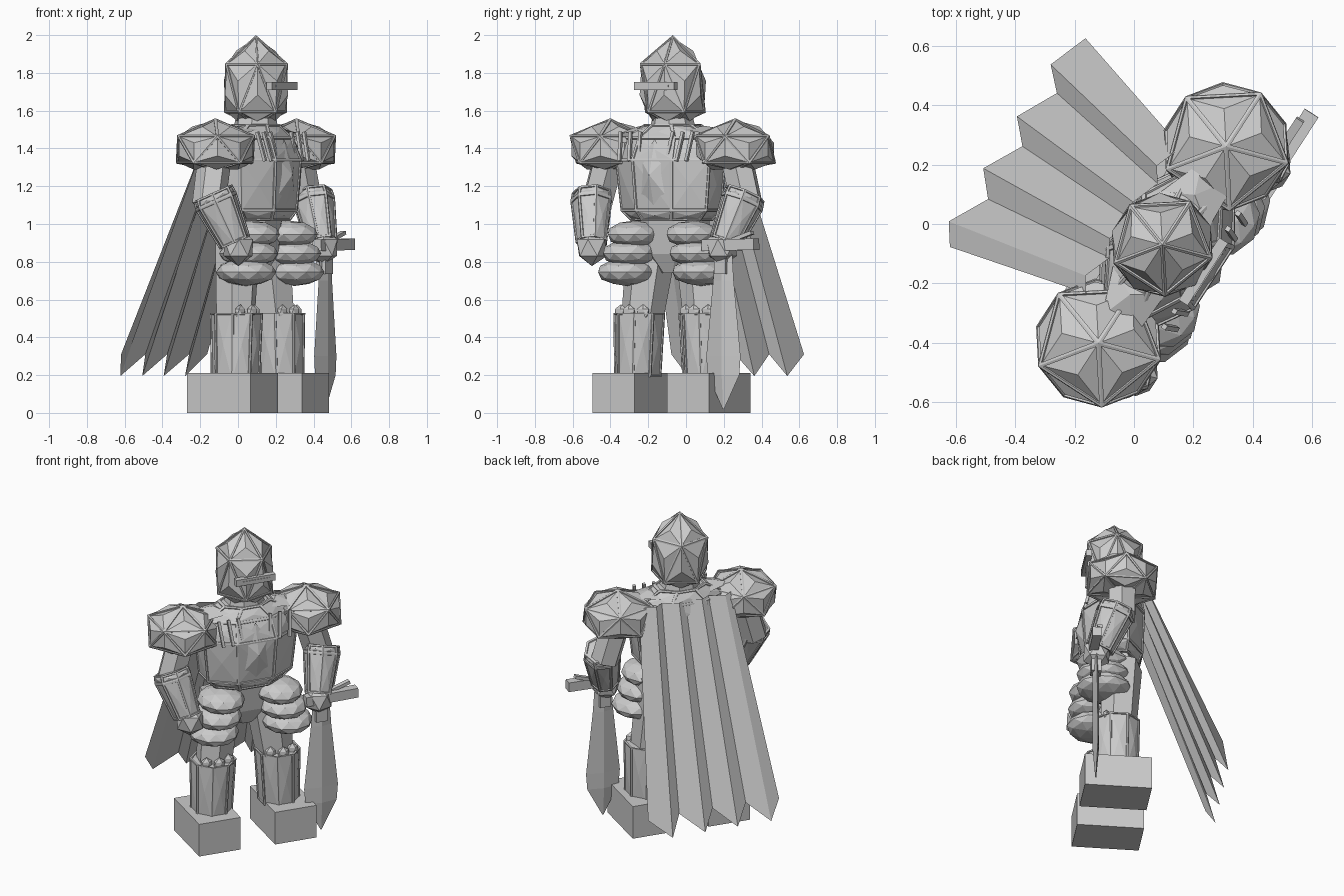
import bpy, bmesh, math
from mathutils import Vector, Matrix

if "Cube" in bpy.data.objects:
    bpy.data.objects.remove(bpy.data.objects["Cube"])

# the figure is built facing -y about its own axis, then turned into place
PLACE = Matrix.Translation((0.095, -0.07, 0)) @ Matrix.Rotation(math.radians(57), 4, 'Z')


def finish(name, bm, panel=0, bulge=0.0):
    """Optionally turn every face into a ribbed, raised panel, then make the object."""
    bmesh.ops.recalc_face_normals(bm, faces=bm.faces[:])
    if panel:
        faces = bm.faces[:]
        bmesh.ops.inset_individual(bm, faces=faces, thickness=panel, depth=0.0)
        # a small sunk step between rib and panel
        bmesh.ops.inset_individual(bm, faces=faces, thickness=0.003, depth=-0.006)
        bmesh.ops.poke(bm, faces=faces, offset=bulge)
    me = bpy.data.meshes.new(name)
    bm.to_mesh(me)
    bm.free()
    ob = bpy.data.objects.new(name, me)
    bpy.context.collection.objects.link(ob)
    ob.matrix_world = PLACE
    return ob


def tube(name, rings, n=8, panel=0, bulge=0.0):
    """Loft of (x, y, z, rx, ry) rings set square to the overall direction."""
    bm = bmesh.new()
    d = Vector(rings[-1][:3]) - Vector(rings[0][:3])
    q = d.to_track_quat('Z', 'Y') if d.xy.length > 0.02 else Matrix.Identity(3).to_quaternion()
    loops = []
    for x, y, z, rx, ry in rings:
        loop = []
        for i in range(n):
            a = 2 * math.pi * (i + 0.5) / n
            loop.append(bm.verts.new(Vector((x, y, z)) + q @ Vector((rx * math.cos(a), ry * math.sin(a), 0))))
        loops.append(loop)
    for a, b in zip(loops, loops[1:]):
        for i in range(n):
            j = (i + 1) % n
            bm.faces.new((a[i], a[j], b[j], b[i]))
    bm.faces.new(loops[0][::-1])
    bm.faces.new(loops[-1])
    return finish(name, bm, panel, bulge)


def box(name, centre, size, rot=(0, 0, 0)):
    bm = bmesh.new()
    m = Matrix.Translation(centre)
    for ang, ax in zip(rot, 'XYZ'):
        m = m @ Matrix.Rotation(math.radians(ang), 4, ax)
    bmesh.ops.create_cube(bm, size=1, matrix=m @ Matrix.Diagonal((*size, 1)))
    return finish(name, bm)


def dome(name, cx, cy, r, top, upper, lower, bottom, bulge):
    """Stretched icosahedron with ribs on all its edges."""
    bm = bmesh.new()
    bmesh.ops.create_icosphere(bm, subdivisions=1, radius=1)
    for v in bm.verts:
        z = top if v.co.z > .9 else upper if v.co.z > 0 else lower if v.co.z > -.9 else bottom
        k = r / 0.894
        v.co = (cx + v.co.x * k, cy + v.co.y * k, z)
    return finish(name, bm, 0.017, bulge)


def ball(name, centre, size, sub=2):
    bm = bmesh.new()
    bmesh.ops.create_icosphere(bm, subdivisions=sub, radius=1,
                               matrix=Matrix.Translation(centre) @ Matrix.Diagonal((*size, 1)))
    return finish(name, bm)


def plate(name, outline, ridge):
    """Fan of flat facets from an outline up to one raised point."""
    bm = bmesh.new()
    vs = [bm.verts.new(p) for p in outline]
    c = bm.verts.new(ridge)
    for i in range(len(vs)):
        bm.faces.new((vs[i], vs[(i + 1) % len(vs)], c))
    bm.faces.new(vs[::-1])
    return finish(name, bm)


# helmet, visor slot and neck
dome("helmet", 0, 0, 0.175, 2.0, 1.85, 1.59, 1.51, 0.028)
box("visor", (0, -0.165, 1.73), (0.25, 0.035, 0.042))
box("visor_slit", (0, -0.18, 1.73), (0.18, 0.012, 0.012))
tube("neck", [(0, 0, 1.42, .15, .13), (0, 0, 1.56, .11, .11)])

# torso with breast keel
tube("torso", [(0, -.01, 1.015, .235, .16), (0, -.015, 1.07, .295, .19), (0, -.02, 1.34, .325, .205),
               (0, -.005, 1.46, .29, .17), (0, 0, 1.53, .16, .12)], 8, 0.012, 0.008)
plate("breast_keel", [(0, -.175, 1.45), (-.075, -.195, 1.34), (-.08, -.19, 1.15), (0, -.18, 1.07),
                      (.08, -.19, 1.15), (.075, -.195, 1.34)], (0, -.23, 1.26))

# hips
tube("pelvis", [(0, .02, .74, .07, .07), (0, .02, .84, .2, .12), (0, .01, 1.03, .21, .13)])

for s, side in ((-1, "right"), (1, "left")):
    # shoulder armour and the slope beside the neck
    dome(side + "_pauldron", .394 * s, 0, .217, 1.56, 1.47, 1.32, 1.28, 0.025)
    plate(side + "_shoulder_plate", [(.13 * s, -.10, 1.50), (.33 * s, -.09, 1.47),
                                     (.31 * s, .04, 1.50), (.15 * s, .10, 1.49)], (.2 * s, 0, 1.52))
    # chest bars
    for i in range(3):
        box(side + "_chest_bar", ((.095 + .062 * i) * s, -.175, 1.41), (.017, .017, .16), (-14, 6 * s, 0))
    # arm, flared gauntlet and fist
    tube(side + "_upper_arm", [(.40 * s, 0, 1.36, .09, .09), (.475 * s, -.01, 1.10, .088, .088)], 6)
    tube(side + "_gauntlet", [(.482 * s, -.04, 1.165, .108, .115), (.474 * s, -.055, 1.12, .115, .122),
                              (.42 * s, -.14, .90, .086, .09)], 7, 0.014, 0.006)
    ball(side + "_fist", (.41 * s, -.155, .875), (.09, .09, .098), 1)
    # tassets: three stacked lobes
    for i in range(3):
        ball(side + "_tasset", ((.185 + .025 * i) * s, -.09, .945 - .1 * i),
             (.14 + .006 * i, .158 + .003 * i, .073))
    # leg, greave and knee points
    tube(side + "_thigh", [(.20 * s, 0, .45, .105, .11), (.14 * s, .025, .95, .125, .14)], 6)
    tube(side + "_greave", [(.215 * s, -.01, .19, .125, .135),
                            (.205 * s, -.01, .53, .138, .145)], 8, 0.012, 0.008)
    for k in (-1, 0, 1):
        ball(side + "_knee_point", (.205 * s + .07 * k, -.11 + .03 * abs(k), .53), (.04, .025, .045), 1)
    # boot
    box(side + "_boot", (.24 * s, -.014 - .006 * s, .105), (.265, .40, .21))

# sword in the left hand, blade down and broad near the tip
bm = bmesh.new()
rows = []
for z, w in ((.84, .055), (.70, .065), (.30, .108), (.20, .10), (.02, .004)):
    t = .018 if w > .01 else .003
    rows.append([bm.verts.new((.425 + a * w, -.162 + b * t, z))
                 for a, b in ((-1, 0), (0, -1), (1, 0), (0, 1))])
for a, b in zip(rows, rows[1:]):
    for i in range(4):
        bm.faces.new((a[i], a[(i + 1) % 4], b[(i + 1) % 4], b[i]))
bm.faces.new(rows[0])
bm.faces.new(rows[-1])
finish("sword_blade", bm)
box("sword_collar", (.42, -.16, .78), (.07, .06, .09))
box("sword_guard", (.48, -.18, .89), (.33, .055, .06), (0, -1, 0))
box("sword_guard_wing", (.53, -.16, .93), (.16, .03, .02), (0, -18, 0))

# pleated cape: valleys and tips alternate along the hem
bm = bmesh.new()
hem = (-.395, -.325, -.19, -.112, .022, .096, .235, .304, .442)
top, low = [], []
for i, x in enumerate(hem):
    tip = i % 2
    y = .645 if tip else (.595 if i in (0, 8) else .575)
    top.append(bm.verts.new((x * .7, .125 + .035 * tip, 1.48)))
    low.append(bm.verts.new((x, y, .195 if tip else .31)))
for i in range(8):
    bm.faces.new((top[i], top[i + 1], low[i + 1], low[i]))
finish("cape", bm)
